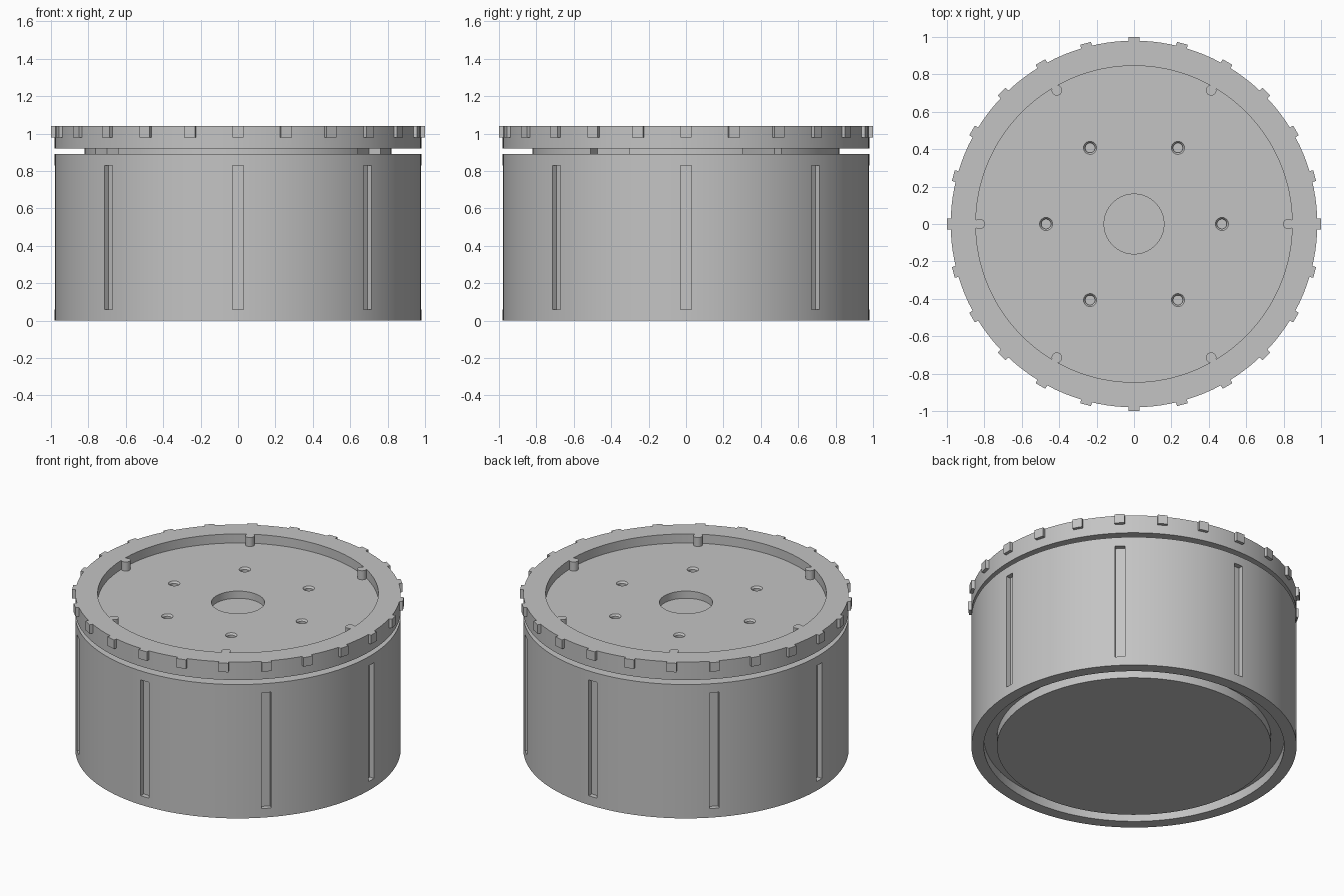
import bpy, bmesh, math
from mathutils import Matrix, Vector

if "Cube" in bpy.data.objects:
    bpy.data.objects.remove(bpy.data.objects["Cube"], do_unlink=True)

grey = bpy.data.materials.new("plain grey")
grey.use_nodes = True
COLOUR = (0.55, 0.55, 0.55, 1)
grey.diffuse_color = COLOUR
grey.node_tree.nodes["Principled BSDF"].inputs["Base Color"].default_value = COLOUR


def finish(name, bm):
    bmesh.ops.recalc_face_normals(bm, faces=bm.faces)
    mesh = bpy.data.meshes.new(name)
    bm.to_mesh(mesh)
    bm.free()
    mesh.materials.append(grey)
    obj = bpy.data.objects.new(name, mesh)
    bpy.context.collection.objects.link(obj)
    return obj


def lathe(bm, profile, steps=128, centre=(0, 0)):
    """Revolve (radius, z) points that start and end on the axis."""
    verts = [bm.verts.new((r, 0, z)) for r, z in profile]
    edges = [bm.edges.new(pair) for pair in zip(verts, verts[1:])]
    out = bmesh.ops.spin(bm, geom=verts + edges, cent=(0, 0, 0), axis=(0, 0, 1),
                         angle=2 * math.pi, steps=steps, use_merge=False)
    new = set(verts)
    for e in bm.edges:
        if any(v in new for v in e.verts):
            new.update(e.verts)
    bmesh.ops.remove_doubles(bm, verts=bm.verts, dist=1e-5)


def lathed(name, profile, steps=128, spots=((0, 0),)):
    """Lathed object, repeated at each (radius, angle) spot."""
    whole = bmesh.new()
    for radius, angle in spots:
        part = bmesh.new()
        lathe(part, profile, steps)
        bmesh.ops.translate(part, verts=part.verts, vec=Vector(
            (radius * math.cos(angle), radius * math.sin(angle), 0)))
        temp = bpy.data.meshes.new("temp")
        part.to_mesh(temp)
        part.free()
        whole.from_mesh(temp)
        bpy.data.meshes.remove(temp)
    return finish(name, whole)


def blocks(name, angles, inner, outer, width, low, high):
    """Boxes placed radially around the axis."""
    bm = bmesh.new()
    for a in angles:
        m = (Matrix.Rotation(a, 4, 'Z')
             @ Matrix.Translation(((inner + outer) / 2, 0, (low + high) / 2))
             @ Matrix.Diagonal((outer - inner, width, high - low, 1)))
        bmesh.ops.create_cube(bm, size=1, matrix=m)
    return finish(name, bm)


def combine(target, tool, operation):
    mod = target.modifiers.new(operation.lower(), 'BOOLEAN')
    mod.operation, mod.object, mod.solver = operation, tool, 'EXACT'
    bpy.ops.object.select_all(action='DESELECT')
    target.select_set(True)
    bpy.context.view_layer.objects.active = target
    bpy.ops.object.modifier_apply(modifier=mod.name)
    bpy.data.objects.remove(tool, do_unlink=True)


def ring(count, start=0):
    return [start + i * 2 * math.pi / count for i in range(count)]


# Drum body with a groove underneath and eight upright slots
body = lathed("drum_body", [(0, 0), (0.826, 0), (0.826, 0.06), (0.905, 0.06),
                            (0.905, 0), (0.98, 0), (0.98, 0.89), (0, 0.89)])
combine(body, blocks("slot_cutter", ring(8), 0.948, 1.1, 0.06, 0.06, 0.83), 'DIFFERENCE')

# Neck between drum and lid, with four shallow notches
neck = lathed("neck", [(0, 0.88), (0.82, 0.88), (0.82, 0.93), (0, 0.93)])
notch_angles = [math.radians(a) for a in (30, 150, 210, 330)]
combine(neck, blocks("notch_cutter", notch_angles, 0.74, 1, 0.24, 0.8, 1), 'DIFFERENCE')

# Lid with a raised rim and a central well
lid = lathed("lid", [(0, 0.92), (0.98, 0.92), (0.98, 1.04), (0.846, 1.04),
                     (0.846, 0.98), (0.16, 0.98), (0.16, 0.932), (0, 0.932)])
combine(lid, blocks("grip_teeth", ring(24), 0.95, 1.0, 0.06, 0.98, 1.04), 'UNION')

# Locating posts on the inside of the rim
posts = lathed("rim_posts", [(0, 0.97), (0.028, 0.97), (0.028, 1.04), (0, 1.04)], 24,
               [(0.825, a) for a in ring(6)])
combine(lid, posts, 'UNION')

# Countersunk screw holes
holes = lathed("screw_hole_cutter", [(0, 0.94), (0.026, 0.94), (0.026, 0.968),
                                     (0.035, 0.98), (0.035, 1.0), (0, 1.0)], 24,
               [(0.47, a) for a in ring(6)])
combine(lid, holes, 'DIFFERENCE')

# Smooth round walls, keep crisp edges
bpy.ops.object.select_all(action='DESELECT')
for obj in (body, neck, lid):
    obj.select_set(True)
bpy.context.view_layer.objects.active = body
bpy.ops.object.shade_smooth_by_angle(angle=math.radians(30))
